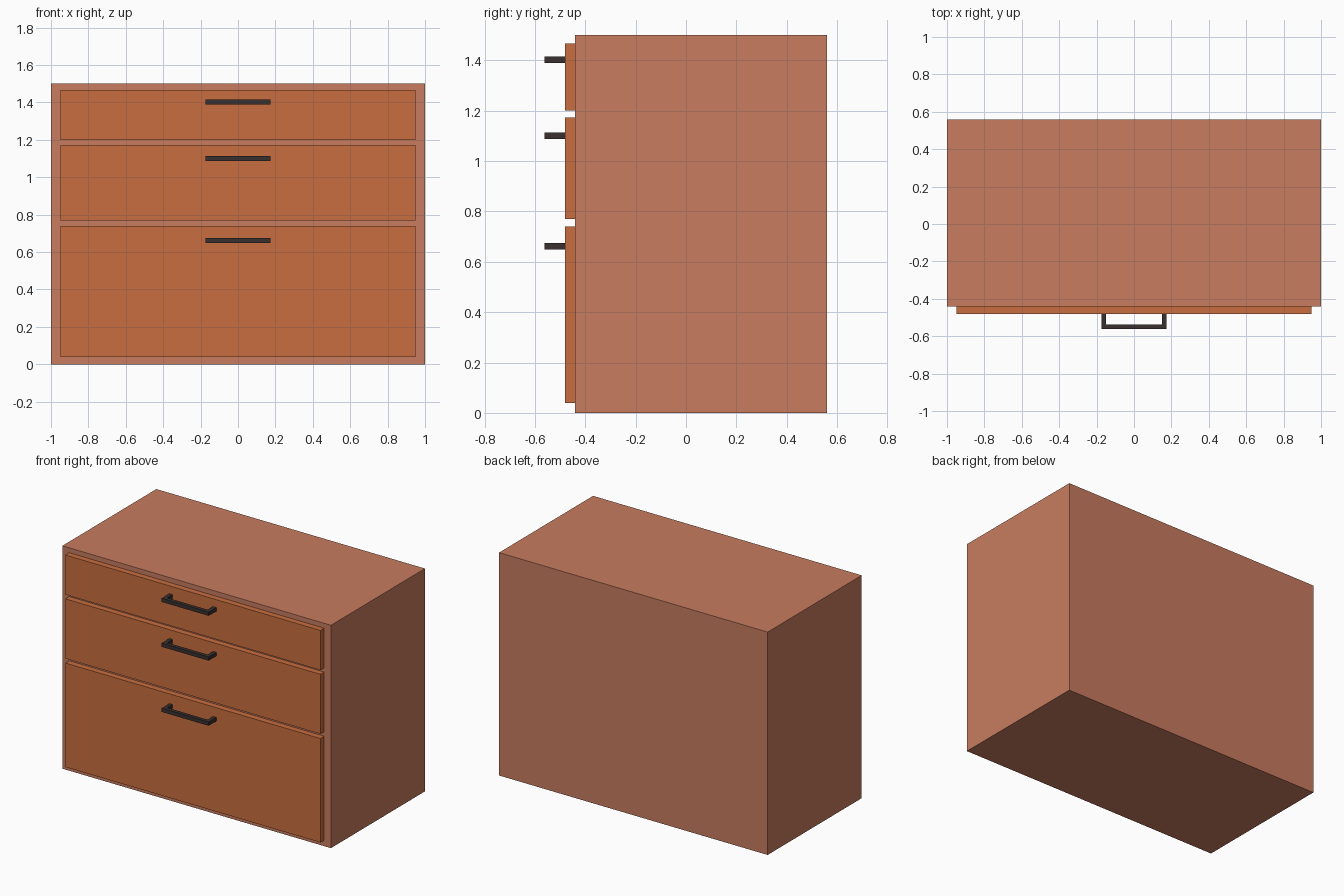
import bpy, bmesh

if "Cube" in bpy.data.objects:
    bpy.data.objects.remove(bpy.data.objects["Cube"])

def material(name, color):
    m = bpy.data.materials.new(name)
    m.diffuse_color = color
    m.use_nodes = True
    m.node_tree.nodes["Principled BSDF"].inputs["Base Color"].default_value = m.diffuse_color
    return m

CASE = material("case_wood", (0.58, 0.20, 0.115, 1))
FRONT = material("front_wood", (0.58, 0.155, 0.05, 1))
METAL = material("dark_metal", (0.04, 0.03, 0.028, 1))

def prism(name, outline, z0, z1, mat):
    """Extrude an xy outline from z0 up to z1."""
    bm = bmesh.new()
    face = bm.faces.new([bm.verts.new((x, y, z0)) for x, y in outline])
    top = bmesh.ops.extrude_face_region(bm, geom=[face])["geom"]
    for v in top:
        if isinstance(v, bmesh.types.BMVert):
            v.co.z = z1
    bmesh.ops.recalc_face_normals(bm, faces=bm.faces)
    mesh = bpy.data.meshes.new(name)
    bm.to_mesh(mesh)
    bm.free()
    mesh.materials.append(mat)
    obj = bpy.data.objects.new(name, mesh)
    bpy.context.collection.objects.link(obj)
    return obj

def rect(hx, y0, y1):
    return [(-hx, y0), (hx, y0), (hx, y1), (-hx, y1)]

# Main cabinet case
BODY_Y, FRONT_Y, PULL_Y = -0.44, -0.48, -0.562
prism("cabinet_case", rect(1.0, BODY_Y, 0.56), 0, 1.5, CASE)

# U-shaped pull outline, open towards the drawer
W, T = 0.175, 0.025
PULL = [(-W, FRONT_Y), (-W, PULL_Y), (W, PULL_Y), (W, FRONT_Y),
        (W - T, FRONT_Y), (W - T, PULL_Y + T),
        (-W + T, PULL_Y + T), (-W + T, FRONT_Y)]

# Drawer fronts with their pulls: bottom, top, pull centre
for label, z0, z1, pull_z in (("top", 1.2, 1.467, 1.402),
                              ("middle", 0.77, 1.172, 1.10),
                              ("bottom", 0.04, 0.74, 0.662)):
    prism(label + "_drawer_front", rect(0.95, FRONT_Y, BODY_Y), z0, z1, FRONT)
    prism(label + "_drawer_pull", PULL, pull_z - T / 2, pull_z + T / 2, METAL)
